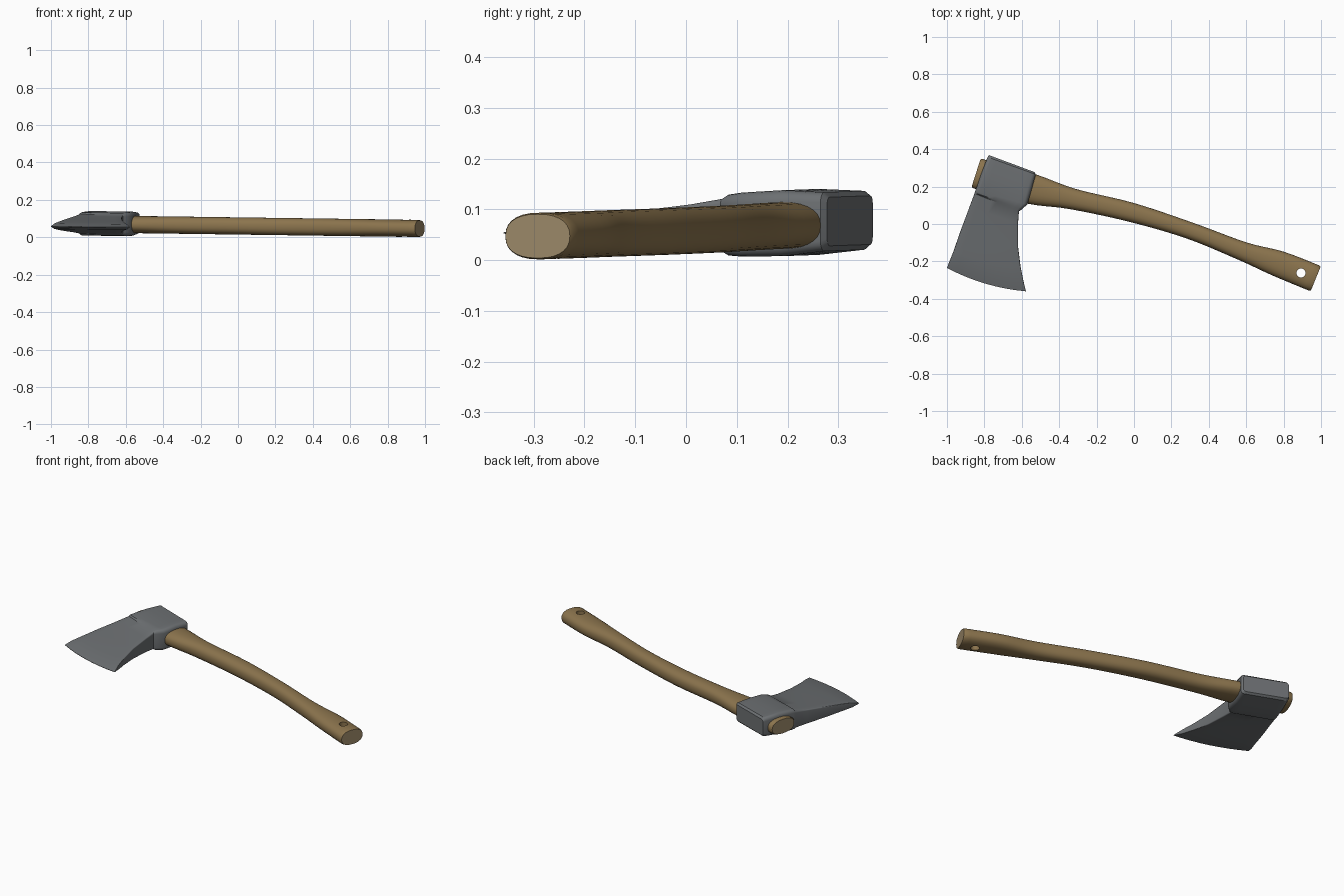
import bpy, bmesh, math
from mathutils import Vector

if "Cube" in bpy.data.objects:
    bpy.data.objects.remove(bpy.data.objects["Cube"])


def material(name, col):
    m = bpy.data.materials.new(name)
    m.diffuse_color = (*col, 1)
    m.use_nodes = True
    m.node_tree.nodes["Principled BSDF"].inputs["Base Color"].default_value = m.diffuse_color
    return m


wood = material("wood", (0.26, 0.175, 0.075))
end_grain = material("end grain", (0.33, 0.25, 0.14))
steel = material("steel", (0.15, 0.16, 0.168))


def loft(name, rings, mats, cap_index=0):
    """Skin a list of equal-length closed rings and cap both ends."""
    bm = bmesh.new()
    loops = [[bm.verts.new(p) for p in r] for r in rings]
    n = len(loops[0])
    for a, b in zip(loops, loops[1:]):
        for i in range(n):
            j = (i + 1) % n
            bm.faces.new((a[i], a[j], b[j], b[i]))
    for cap in (loops[0], loops[-1]):
        bm.faces.new(cap).material_index = cap_index
    bmesh.ops.recalc_face_normals(bm, faces=bm.faces)
    me = bpy.data.meshes.new(name)
    bm.to_mesh(me)
    bm.free()
    ob = bpy.data.objects.new(name, me)
    bpy.context.collection.objects.link(ob)
    for m in mats:
        me.materials.append(m)
    return ob


def smooth(ob, angle):
    bpy.ops.object.select_all(action='DESELECT')
    bpy.context.view_layer.objects.active = ob
    ob.select_set(True)
    bpy.ops.object.shade_smooth_by_angle(angle=math.radians(angle))


def catmull(a, b, c, d, t):
    return 0.5 * (2 * b + (c - a) * t + (2 * a - 5 * b + 4 * c - d) * t * t
                  + (3 * b - a - 3 * c + d) * t ** 3)


# Handle: upper and lower outline points (x, y, x, y) seen from above
stations = [Vector(s) for s in (
    (-.812, .348, -.862, .192), (-.53, .267, -.575, .11), (-.31, .187, -.345, .08),
    (0, .112, -.03, .013), (.32, .005, .28, -.077), (.60, -.098, .555, -.19),
    (.80, -.148, .74, -.275), (.99, -.221, .935, -.356))]


def handle_ring(s, scale=1, shift=0):
    top, bot = Vector((s[0], s[1], 0)), Vector((s[2], s[3], 0))
    mid, half = (top + bot) / 2, (top - bot) / 2 * scale
    axis = half.cross(Vector((0, 0, 1))).normalized()
    mid += axis * shift
    mid.z = .0605 - .0138 * mid.x
    ring = []
    for i in range(28):
        a = math.tau * i / 28
        c, q = math.cos(a), math.sin(a)
        u = math.copysign(abs(c) ** .85, c)
        w = math.copysign(abs(q) ** .85, q)
        ring.append(mid + half * u + Vector((0, 0, .046 * scale * w)))
    return ring


rings = [handle_ring(stations[0], .93, -.008)]
for k in range(len(stations) - 1):
    p = [stations[min(max(k + o, 0), len(stations) - 1)] for o in (-1, 0, 1, 2)]
    rings += [handle_ring(catmull(*p, t / 5)) for t in range(5)]
rings += [handle_ring(stations[-1]), handle_ring(stations[-1], .94, .01)]
handle = loft("handle", rings, (wood, end_grain), 1)

# Hanging hole through the grip
bpy.ops.mesh.primitive_cylinder_add(vertices=24, radius=.024, depth=.4, location=(.893, -.262, .05))
cutter = bpy.context.object
cutter.data.materials.append(wood)
mod = handle.modifiers.new("hole", 'BOOLEAN')
mod.operation, mod.solver, mod.object = 'DIFFERENCE', 'EXACT', cutter
bpy.context.view_layer.objects.active = handle
bpy.ops.object.modifier_apply(modifier=mod.name)
bpy.data.objects.remove(cutter)
smooth(handle, 35)


# Head: rounded-rectangle sections from poll to cutting edge
def head_ring(lx, ly, rx, ry, h, r, bulge):
    L, R = Vector((lx, ly, 0)), Vector((rx, ry, 0))
    mid, a = (L + R) / 2, (R - L).length / 2
    e = (R - L).normalized()
    n = Vector((e.y, -e.x, 0))          # towards the cutting edge
    pts = []
    for q, (su, sw) in enumerate(((1, 1), (-1, 1), (-1, -1), (1, -1))):
        for i in range(5):              # corner arc
            t = math.pi / 2 * (q + i / 4)
            pts.append((su * (a - r) + r * math.cos(t), sw * (h - r) + r * math.sin(t)))
        if q % 2 == 0:                  # extra points along the broad faces
            pts += [(su * (a - r) * (1 - 2 * i / 8), sw * h) for i in range(1, 8)]
    out = []
    for u, w in pts:
        p = mid + e * u + n * bulge * (1 - (u / a) ** 2)
        p.z = .066 + .035 * p.y + w
        out.append(p)
    return out


sections = (
    (-.775, .368, -.533, .278, .048, .014, 0),          # poll face
    (-.783, .358, -.525, .265, .058, .020, 0),
    (-.817, .268, -.547, .185, .065, .022, 0),          # eye
    (-.848, .178, -.570, .105, .063, .020, 0),
    (-.852, .168, -.600, .078, .060, .018, 0),
    (-.853, .163, -.615, .068, .052, .010, 0),          # step to blade
    (-.880, .090, -.620, .005, .043, .007, .002),
    (-.925, -.030, -.620, -.120, .032, .005, .006),
    (-.965, -.145, -.606, -.230, .021, .004, .012),
    (-.985, -.195, -.592, -.300, .014, .003, .016),     # start of bevel
    (-1.00, -.235, -.578, -.360, .001, .0005, .022))    # cutting edge
head = loft("axe_head", [head_ring(*s) for s in sections], (steel,))
smooth(head, 32)
